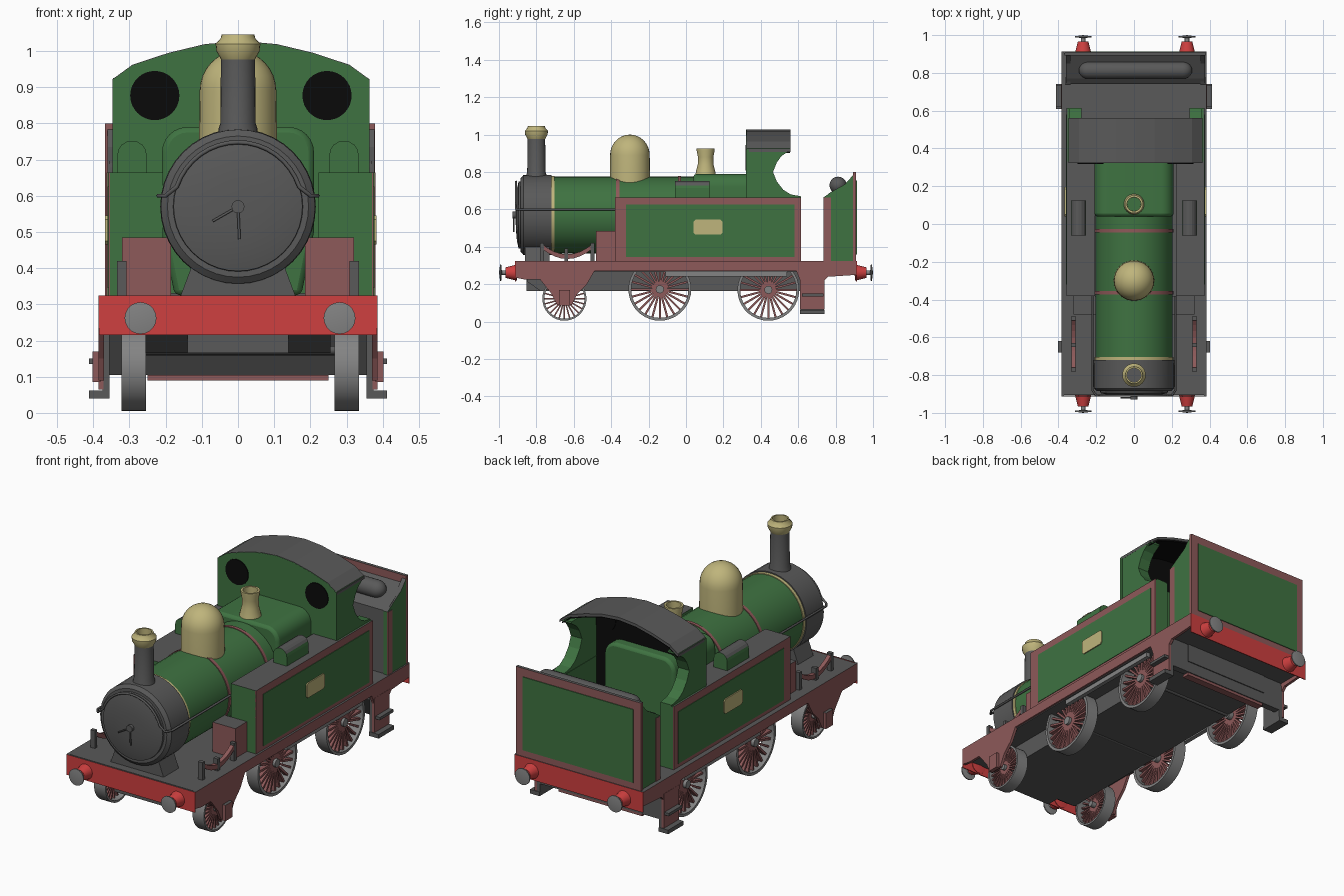
import bpy, bmesh, math
from mathutils import Vector, Matrix

if "Cube" in bpy.data.objects:
    bpy.data.objects.remove(bpy.data.objects["Cube"])

def material(name, rgb):
    m = bpy.data.materials.new(name)
    m.diffuse_color = (*rgb, 1)
    m.use_nodes = True
    m.node_tree.nodes["Principled BSDF"].inputs["Base Color"].default_value = m.diffuse_color
    return m

GREEN = material("green", (0.049, 0.17, 0.053))
MAROON = material("dusty maroon", (0.27, 0.1, 0.1))
RED = material("red", (0.62, 0.05, 0.05))
GREY = material("dark grey", (0.1, 0.1, 0.1))
STEEL = material("steel grey", (0.23, 0.23, 0.23))
BRASS = material("brass", (0.52, 0.46, 0.2))
BLACK = material("black", (0.003, 0.003, 0.003))
D = .008  # bodywork sits slightly to the right of the footplate

def finish(name, bm, mat, top=None, smooth=False):
    """Make an object; faces pointing up get the optional top material."""
    bmesh.ops.remove_doubles(bm, verts=bm.verts, dist=1e-5)
    bmesh.ops.recalc_face_normals(bm, faces=bm.faces)
    bm.normal_update()
    me = bpy.data.meshes.new(name)
    me.materials.append(mat)
    if top:
        me.materials.append(top)
        for f in bm.faces:
            f.material_index = int(f.normal.z > 0.5)
    bm.to_mesh(me)
    bm.free()
    ob = bpy.data.objects.new(name, me)
    bpy.context.collection.objects.link(ob)
    if smooth:
        bpy.ops.object.select_all(action='DESELECT')
        ob.select_set(True)
        bpy.context.view_layer.objects.active = ob
        bpy.ops.object.shade_smooth_by_angle(angle=math.radians(35))
    return ob

def prism(name, pts, axis, span, mat, top=None, smooth=False):
    """Extrude a 2D outline: axis x uses (y, z), axis y uses (x, z)."""
    bm = bmesh.new()
    put = (lambda a, b, t: (t, a, b)) if axis == 'x' else (lambda a, b, t: (a, t, b))
    r0, r1 = ([bm.verts.new(put(a, b, t)) for a, b in pts] for t in sorted(span))
    bm.faces.new(r0)
    bm.faces.new(r1)
    for i in range(len(pts)):
        j = (i + 1) % len(pts)
        bm.faces.new((r0[i], r0[j], r1[j], r1[i]))
    return finish(name, bm, mat, top, smooth)

def box(name, x, y, z, mat, top=None):
    return prism(name, [(y[0], z[0]), (y[1], z[0]), (y[1], z[1]), (y[0], z[1])], 'x', x, mat, top)

def lathe(name, prof, axis, centre, mat, n=32):
    """Revolve (radius, distance) points about an axis through centre."""
    bm = bmesh.new()
    rings = []
    for r, t in prof:
        ring = []
        for i in range(n):
            a = 2 * math.pi * i / n
            c, s = r * math.cos(a), r * math.sin(a)
            p = {'x': (t, c, s), 'y': (c, t, s), 'z': (c, s, t)}[axis]
            ring.append(bm.verts.new(Vector(p) + Vector(centre)))
        rings.append(ring)
    for a, b in zip(rings, rings[1:]):
        for i in range(n):
            j = (i + 1) % n
            bm.faces.new((a[i], a[j], b[j], b[i]))
    return finish(name, bm, mat, None, True)

def rod(name, pts, r, mat):
    cu = bpy.data.curves.new(name, 'CURVE')
    cu.dimensions = '3D'
    cu.bevel_depth, cu.bevel_resolution, cu.use_fill_caps = r, 1, True
    sp = cu.splines.new('POLY')
    sp.points.add(len(pts) - 1)
    for p, co in zip(sp.points, pts):
        p.co = (*co, 1)
    cu.materials.append(mat)
    bpy.context.collection.objects.link(bpy.data.objects.new(name, cu))

# Chassis and footplate
box("footplate", (-.375, .375), (-.905, .905), (.265, .325), GREY)
prism("main_frame", [(-.85, .215), (-.78, .165), (.74, .165), (.74, .3), (-.85, .3)], 'x', (-.255, .255), GREY)
box("front_frame_box", (-.14, .14), (-.852, -.7), (.165, .23), GREY)
prism("rear_step_beam", [(.62, .23), (.7, .105), (.735, .105), (.735, .27), (.62, .27)], 'x', (-.375, .375), GREY)
box("rear_beam_lower_edge", (-.25, .25), (.69, .73), (.09, .105), MAROON)
box("front_buffer_beam", (-.384, .384), (-.914, -.909), (.215, .325), RED, GREY)
box("rear_buffer_beam", (-.384, .384), (.909, .914), (.215, .325), RED, GREY)

# Smokebox, boiler and firebox
B = (0, 0, .57)
lathe("smokebox", [(0, -.885), (.195, -.885), (.213, -.87), (.215, -.72), (0, -.72)], 'y', B, GREY, 40)
lathe("smokebox_door", [(.18, -.88), (.178, -.895), (.14, -.904), (.07, -.91), (0, -.911)], 'y', B, GREY, 40)
lathe("boiler", [(0, -.73), (.205, -.73), (.205, .1), (0, .1)], 'y', B, GREEN, 40)
for nm, y, w, m in (("brass_ring", -.712, .009, BRASS), ("front_boiler_band", -.365, .009, MAROON),
                    ("rear_boiler_band", -.035, .009, MAROON)):
    lathe(nm, [(.2, y - w), (.209, y - w), (.209, y + w), (.2, y + w)], 'y', B, m, 40)
prism("smokebox_saddle", [(-.16, .32), (.16, .32), (.13, .4), (-.13, .4)], 'y', (-.86, -.73), GREY)
arc = [(.14 + .07 * math.cos(a), .72 + .07 * math.sin(a)) for a in [math.pi / 2 * i / 6 for i in range(7)]]
fire = [(.175, .325), (.21, .5)] + arc + [(-x, z) for x, z in reversed(arc)] + [(-.21, .5), (-.175, .325)]
firebox = prism("firebox", fire, 'y', (.04, .4), GREEN, smooth=True)
bev = firebox.modifiers.new("soft_edges", 'BEVEL')
bev.width, bev.segments, bev.limit_method, bev.angle_limit = .015, 2, 'ANGLE', math.radians(60)

# Door hub, hands and handrail
lathe("door_hub", [(0, -.928), (.018, -.928), (.018, -.9), (0, -.9)], 'y', B, GREY, 12)
rod("door_hand_long", [(0, -.92, .57), (.004, -.92, .48)], .004, GREY)
rod("door_hand_short", [(0, -.92, .57), (-.07, -.92, .53)], .004, GREY)
over = [(.178 * math.cos(math.pi * i / 20), -.908, .57 + .178 * math.sin(math.pi * i / 20)) for i in range(2, 19)]
rod("handrail", [(.22, -.38, .6), (.22, -.88, .6), (.2, -.908, .6)] + over
    + [(-.2, -.908, .6), (-.22, -.88, .6), (-.22, -.38, .6)], .006, GREY)

# Chimney, dome and safety valve
lathe("chimney", [(0, .74), (.056, .75), (.054, .785), (.049, .8), (.047, .99), (0, .99)], 'z', (0, -.8, 0), GREY, 24)
lathe("chimney_cap", [(.046, .975), (.06, 1.0), (.062, 1.02), (.048, 1.035), (.045, 1.046), (.037, 1.046),
                      (.037, .985)], 'z', (0, -.8, 0), BRASS, 24)
dome = [(.106 * math.cos(a), .89 + .11 * math.sin(a)) for a in [math.pi / 2 * i / 8 for i in range(9)]]
lathe("steam_dome", [(0, .74), (.108, .74)] + dome, 'z', (0, -.3, 0), BRASS, 32)
lathe("safety_valve", [(.055, .785), (.052, .8), (.042, .84), (.041, .88), (.048, .915), (.048, .925),
                       (.037, .925), (.036, .785)], 'z', (0, .105, 0), BRASS, 24)

# Cab front, interior and roof
half = [(.355, .92), (.3, .96), (.2, .993), (.1, 1.017), (0, 1.026)]
arch = [(x + D, z) for x, z in half] + [(D - x, z) for x, z in reversed(half[:-1])]
prism("cab_front", [(D - .355, .33), (D + .355, .33)] + arch, 'y', (.322, .337), GREEN)
prism("cab_front_lining", [(-.28, .33), (.29, .33)] + [(x * .95, z - .012) for x, z in arch], 'y', (.337, .343), BLACK)
prism("roof", [(x, z + .002) for x, z in arch] + [(x, z - .012) for x, z in reversed(arch)], 'y', (.323, .56), GREY)
prism("roof_lining", [(x * .97, z - .011) for x, z in arch] + [(x * .97, z - .018) for x, z in reversed(arch)],
      'y', (.34, .555), BLACK)

# Bunker with coal heap
prism("bunker", [(.74, .32), (.905, .32), (.905, .765), (.77, .69), (.74, .665)], 'x', (-.355, .37), GREY)
box("bunker_rear_plate", (-.368, .378), (.893, .91), (.325, .8), MAROON, GREY)
box("bunker_rear_panel", (-.325, .335), (.909, .914), (.36, .755), GREEN)
cap = [(.046 * math.sin(a), .25 + .05 * math.cos(a)) for a in [math.pi / 2 * i / 6 for i in range(7)]]
lathe("coal_heap", cap + [(r, -t) for r, t in reversed(cap)], 'x', (D, .813, .729), GREY, 20)

AXLES = ((-.65, .118, "leading"), (-.14, .168, "driving"), (.44, .165, "trailing"))

def wheel(side, name, y, r):
    """Rim, hub and spokes of one wheel."""
    c, x0, x1 = (D * .8, y, r + .005), side * .26, side * .328
    lathe(name + "_rim", [(r * .91, x0), (r, x0), (r, x1), (r * .91, x1), (r * .91, x0)], 'x', c, STEEL, 36)
    lathe(name + "_hub", [(0, x0), (r * .13, x0), (r * .13, x1), (0, x1)], 'x', c, STEEL, 16)
    bm = bmesh.new()
    for i in range(24):
        m = (Matrix.Translation((side * .3 + D, y, r + .005)) @ Matrix.Rotation(2 * math.pi * i / 24, 4, 'X')
             @ Matrix.Translation((0, 0, r * .52)) @ Matrix.Diagonal((.024, r * .065, r * .82, 1)))
        bmesh.ops.create_cube(bm, size=1, matrix=m)
    finish(name + "_spokes", bm, MAROON)

for y, r, nm in AXLES[1:]:
    lathe(nm + "_axle", [(0, -.3), (.012, -.3), (.012, .3), (0, .3)], 'x', (0, y, r + .005), GREY, 12)

for s, side in ((-1, "left"), (1, "right")):
    X = lambda a, b: (s * a, s * b)            # footplate parts
    T = lambda a, b: (s * a + D, s * b + D)    # bodywork parts
    for y, r, nm in AXLES:
        wheel(s, f"{side}_{nm}_wheel", y, r)
    # Valance with front axle guard
    prism(side + "_valance", [(-.91, .325), (-.91, .235), (-.86, .225), (-.78, .225), (-.72, .15), (-.69, .09),
          (-.61, .09), (-.58, .15), (-.53, .2), (-.49, .27), (.59, .27), (.61, .22), (.74, .22), (.76, .24),
          (.91, .25), (.91, .325)], 'x', X(.37, .385), MAROON, GREY)
    box(side + "_axlebox", X(.38, .402), (-.68, -.62), (.085, .17), MAROON, GREY)
    box(side + "_brake_rail", X(.345, .368), (-.11, .54), (.24, .272), STEEL)
    # Side tank with bordered panel and brass plate
    box(side + "_tank", T(.215, .362), (-.38, .33), (.32, .665), GREEN, GREY)
    box(side + "_tank_border", T(.36, .366), (-.38, .615), (.325, .665), MAROON, GREY)
    box(side + "_tank_panel", T(.365, .369), (-.32, .58), (.345, .625), GREEN)
    prism(side + "_brass_plate", [(.04, .475), (.05, .465), (.185, .465), (.195, .475), (.195, .535), (.185, .545),
          (.05, .545), (.04, .535)], 'x', T(.367, .375), BRASS)
    box(side + "_front_box", X(.185, .32), (-.48, -.38), (.32, .485), MAROON, GREY)
    hump = [(.04 * math.cos(a), .715 + .037 * math.sin(a)) for a in [math.pi * i / 8 for i in range(9)]]
    prism(side + "_tank_filler", [(s * .293 + u, v) for u, v in [(.04, .66)] + hump + [(-.04, .66)]],
          'y', (-.06, .125), GREEN, GREY)
    # Cab side with scooped doorway, and porthole
    prism(side + "_cab_lower_side", [(.33, .32), (.615, .32), (.615, .663), (.33, .663)], 'x', T(.285, .362), GREEN)
    prism(side + "_cab_upper_side", [(.325, .66), (.615, .66), (.615, .67), (.56, .68), (.52, .705), (.485, .75),
          (.465, .8), (.485, .85), (.51, .885), (.555, .915), (.555, .925), (.325, .925)],
          'x', T(.287, .353), GREEN)
    lathe(side + "_porthole", [(0, .318), (.068, .318), (.068, .346), (0, .346)], 'y', (s * .238 + D, 0, .877), BLACK)
    # Bunker side
    prism(side + "_bunker_side", [(.735, .325), (.908, .325), (.908, .8), (.85, .735), (.775, .69), (.735, .665)],
          'x', T(.345, .369), GREEN, GREY)
    box(side + "_bunker_stripe", T(.367, .372), (.735, .775), (.325, .665), MAROON, GREY)
    # Cab steps
    box(side + "_step_plate", X(.372, .386), (.61, .74), (.065, .25), MAROON)
    box(side + "_step_backing", X(.355, .374), (.612, .738), (.04, .25), GREY)
    box(side + "_lower_step", X(.355, .412), (.61, .74), (.04, .062), GREY)
    box(side + "_upper_step", X(.37, .412), (.62, .735), (.135, .15), GREY)
    # Leaf spring over the leading wheel
    curve = [(-.77 + .27 * i / 8, .36 + .055 * ((i - 4) / 4) ** 2) for i in range(9)]
    prism(side + "_leaf_spring", curve + [(y, z - .025) for y, z in reversed(curve)], 'x', X(.31, .332), MAROON)
    for i, y in enumerate((-.77, -.64, -.5)):
        box(f"{side}_spring_hanger_{i}", X(.308, .334), (y - .01, y + .01), (.32, .39 if i == 1 else .42), GREY)
    # Buffers at both ends
    for e, end in ((-1, "front"), (1, "rear")):
        c = (s * .275 + D * .7, 0, .262)
        lathe(f"{end}_{side}_buffer_stock", [(0, e * .9), (.043, e * .905), (.028, e * .965), (0, e * .965)],
              'y', c, RED, 20)
        lathe(f"{end}_{side}_buffer_head", [(0, e * .96), (.012, e * .96), (.012, e * .985), (.044, e * .988),
              (.044, e * .994), (0, e)], 'y', c, STEEL, 20)
